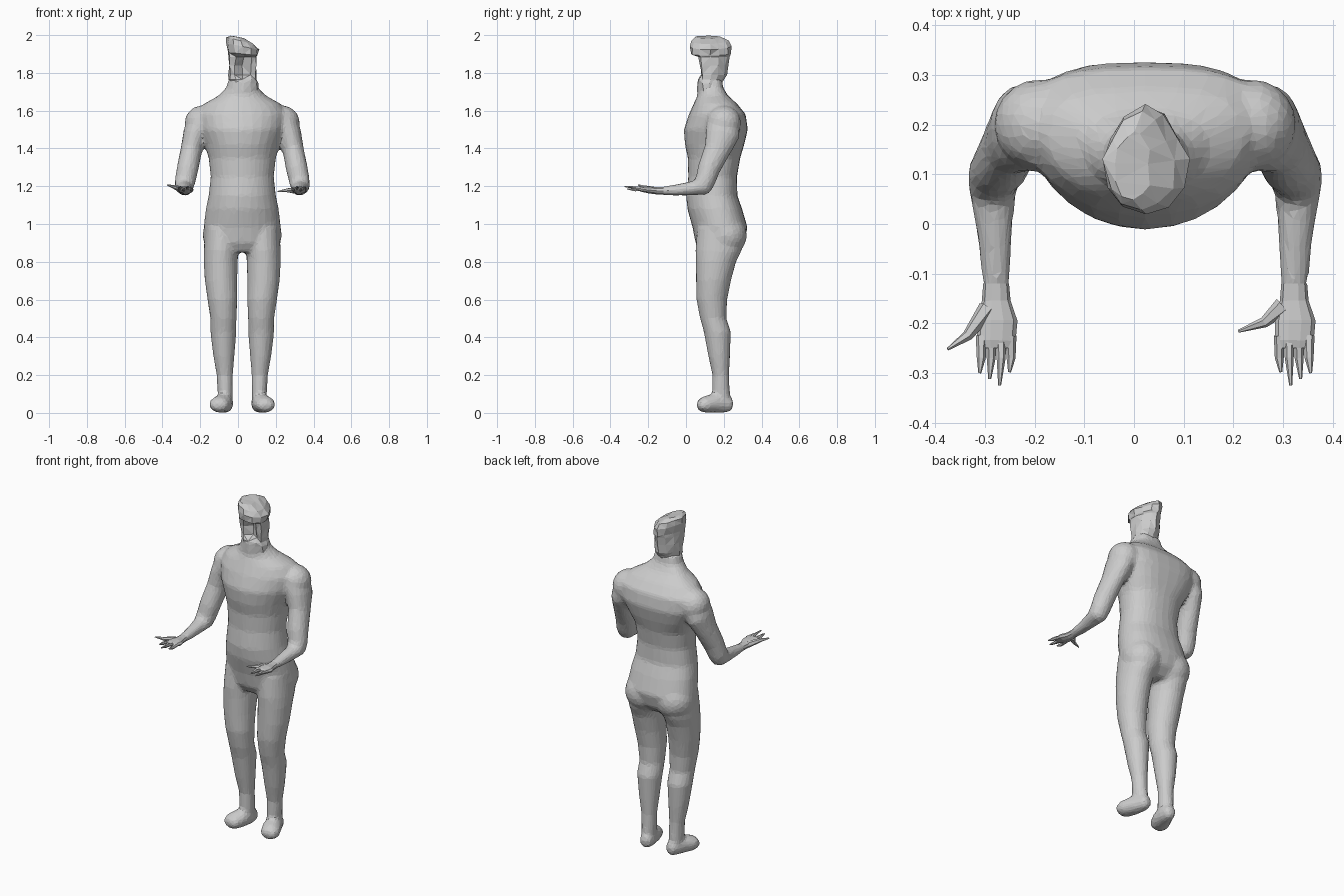
import bpy, bmesh, random
from math import sin, cos, pi
from mathutils import Vector, Matrix

random.seed(4)
CX = 0.0225          # body's own centre line
X = Vector((1, 0, 0))


def power(v, n):
    return (abs(v) ** (2 / n)) * (1 if v >= 0 else -1)


def flat_ring(x, z, rx, yf, ym, yb, nf=2.0, nb=2.0, count=28):
    """Horizontal section with separate front and back depth."""
    pts = []
    for i in range(count):
        a = 2 * pi * i / count
        n, d = (nb, yb - ym) if sin(a) >= 0 else (nf, ym - yf)
        pts.append(Vector((x + rx * power(cos(a), n), ym + d * power(sin(a), n), z)))
    return pts


def loft(bm, rings):
    rows = [[bm.verts.new(p) for p in r] for r in rings]
    n = len(rows[0])
    faces = [bm.faces.new((a[i], a[(i + 1) % n], b[(i + 1) % n], b[i]))
             for a, b in zip(rows, rows[1:]) for i in range(n)]
    faces += [bm.faces.new(rows[0]), bm.faces.new(rows[-1])]
    bmesh.ops.recalc_face_normals(bm, faces=faces)


def tube(bm, stations, count=16):
    """Elliptical tube through (x, y, z, half width, half height) stations."""
    pts = [Vector(s[:3]) for s in stations]
    rings = []
    for i, s in enumerate(stations):
        t = (pts[min(i + 1, len(pts) - 1)] - pts[max(i - 1, 0)]).normalized()
        side = (X - t * t.dot(X)).normalized()
        up = t.cross(side)
        rings.append([pts[i] + side * s[3] * cos(2 * pi * k / count)
                      + up * s[4] * sin(2 * pi * k / count) for k in range(count)])
    loft(bm, rings)


def ball(bm, pos, r):
    bmesh.ops.create_icosphere(bm, subdivisions=3, radius=r, matrix=Matrix.Translation(pos))


def finish(bm, name):
    me = bpy.data.meshes.new(name)
    bm.to_mesh(me)
    bm.free()
    ob = bpy.data.objects.new(name, me)
    bpy.context.collection.objects.link(ob)
    return ob


# Body: torso, legs, feet and arms fused into one skin
bm = bmesh.new()
torso = [(.85, .15, .08, .17, .25), (.90, .195, .05, .18, .305), (.98, .205, .035, .19, .326),
         (1.08, .193, .007, .17, .297), (1.15, .178, .0, .155, .272), (1.25, .167, .012, .15, .27),
         (1.35, .178, .01, .16, .287), (1.42, .2, -.006, .18, .308), (1.5, .235, -.012, .2, .327),
         (1.58, .245, .015, .2, .316), (1.635, .205, .04, .18, .272), (1.68, .125, .06, .16, .222),
         (1.72, .085, .06, .135, .197), (1.77, .072, .062, .13, .19)]
loft(bm, [flat_ring(CX, z, rx, f, m, b, 2.0, 2.7 if z > 1.4 else 2.3)
          for z, rx, f, m, b in torso])

leg = [(.98, .105, .09, .06, .29), (.86, .112, .092, .05, .295), (.8, .114, .09, .052, .265),
       (.7, .1125, .086, .053, .238), (.6, .105, .079, .055, .218), (.5, .1, .069, .074, .214),
       (.43, .1, .069, .094, .238), (.3, .0975, .056, .118, .233), (.2, .0925, .043, .14, .228),
       (.1, .09, .04, .138, .233), (.03, .09, .038, .145, .237)]
foot = [(.08, .248, .04, .018, .022), (.083, .235, .042, .034, .038), (.088, .2, .05, .043, .05),
        (.105, .14, .05, .053, .05), (.125, .095, .043, .054, .043), (.132, .07, .036, .042, .03),
        (.134, .06, .034, .02, .014)]
arm = [(.2, .2, 1.56, .085, .09), (.25, .192, 1.47, .066, .09), (.27, .165, 1.39, .057, .07),
       (.29, .12, 1.29, .058, .06), (.303, .1, 1.225, .055, .055), (.307, .06, 1.192, .047, .04),
       (.304, 0, 1.185, .038, .035), (.301, -.07, 1.178, .032, .028), (.30, -.14, 1.175, .026, .02)]
for s in (-1, 1):
    loft(bm, [flat_ring(CX + s * d, z, r, f, (f + b) / 2, b) for z, d, r, f, b in leg])
    tube(bm, [(CX + s * d, *rest) for d, *rest in foot])
    tube(bm, [(CX + s * d, *rest) for d, *rest in arm])
    ball(bm, (CX + s * .213, .2, 1.535), .092)
    ball(bm, (CX + s * .306, .09, 1.205), .052)
    ball(bm, (CX + s * .098, .21, .94), .112)
body = finish(bm, "body")
m = body.modifiers.new("fuse", 'REMESH')
m.mode, m.voxel_size = 'VOXEL', .011
m = body.modifiers.new("soften", 'SMOOTH')
m.factor, m.iterations = .5, 6
m = body.modifiers.new("facets", 'DECIMATE')
m.ratio = .12

# Hands: palm, four pointed fingers and a thumb
for name, s, thumb in (("left_hand", -1, [(-.295, -.17, 1.18), (-.335, -.225, 1.195), (-.375, -.252, 1.207)]),
                       ("right_hand", 1, [(.30, -.165, 1.178), (.262, -.198, 1.178), (.21, -.216, 1.172)])):
    bm = bmesh.new()
    px = CX + s * .30
    tube(bm, [(px, -.12, 1.176, .026, .021), (px, -.155, 1.176, .029, .02),
              (px + .002, -.195, 1.18, .041, .019), (px, -.235, 1.184, .039, .014),
              (px, -.25, 1.185, .034, .009)], 10)
    for k, tip in enumerate((-.298, -.325, -.312, -.3)):
        fx = px + s * (k - 1.5) * .020
        lift = .012 * (k % 2)
        tube(bm, [(fx, -.225, 1.184, .011, .011), (fx, -.27, 1.181 + lift, .009, .009),
                  (fx + s * .003, tip, 1.186 + lift, .003, .003)], 6)
    tube(bm, [(*p, r, r) for p, r in zip(thumb, (.019, .011, .003))], 6)
    finish(bm, name)

# Head: crumpled faceted mask with a hollow face under a brow ledge
# (z, x, y, half width, half depth, face hollow, sideways tilt)
head = [(1.70, .025, .13, .085, .07, 0, 0), (1.745, .03, .127, .073, .066, 0, 0),
        (1.765, .027, .13, .076, .074, .01, 0), (1.79, .026, .134, .077, .08, .06, 0),
        (1.84, .026, .133, .074, .092, .075, 0), (1.885, .026, .131, .074, .1, .07, 0),
        (1.90, .024, .13, .078, .106, 0, -.1), (1.94, .02, .13, .087, .108, 0, -.2),
        (1.97, .012, .128, .07, .098, 0, -.25), (1.99, -.002, .12, .035, .07, 0, -.2)]
bm = bmesh.new()
rings = []
for z, x, y, rx, ry, dent, tilt in head:
    ring = flat_ring(x, z, rx, y - ry, y, y + ry, 2.3, 1.6, 12)
    for k, p in enumerate(ring):
        p.z += tilt * (p.x - x)
        p.x += random.uniform(-.006, .006)
        p.y += random.uniform(-.004, .004)
        if k == 9:
            p.y += dent
        elif k in (8, 10):
            p.y += dent * .3
    rings.append(ring)
loft(bm, rings)
bmesh.ops.triangulate(bm, faces=bm.faces[:])
finish(bm, "head")
